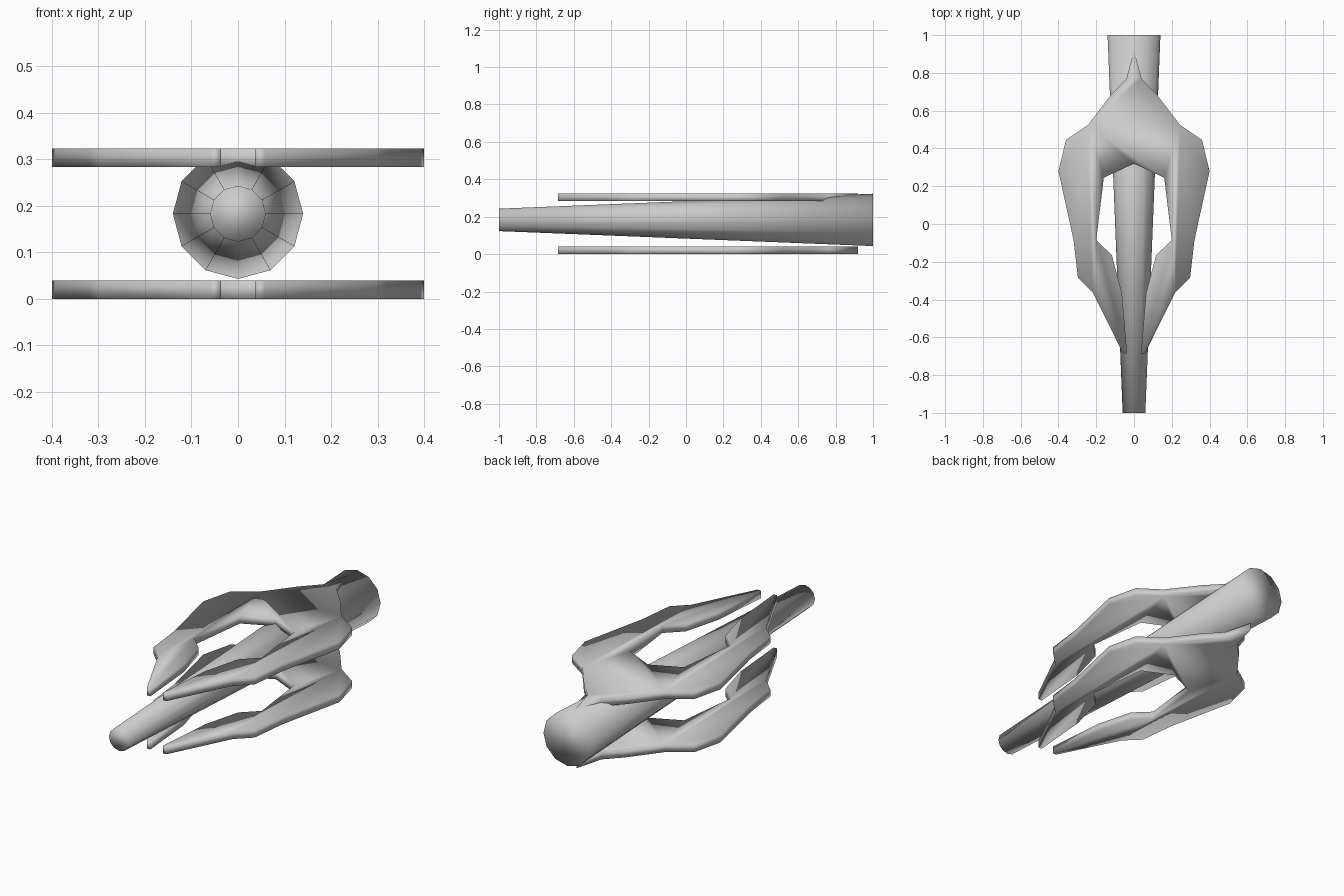
import bpy, bmesh
from math import pi
from mathutils import Matrix

old = bpy.data.objects.get("Cube")
if old:
    bpy.data.objects.remove(old, do_unlink=True)

grey = bpy.data.materials.new("plain grey")
grey.use_nodes = True
grey.diffuse_color = (0.6, 0.6, 0.6, 1)
grey.node_tree.nodes["Principled BSDF"].inputs["Base Color"].default_value = (0.6, 0.6, 0.6, 1)


def finish(name, bm):
    """Turn a bmesh into a smooth, coloured object."""
    bmesh.ops.recalc_face_normals(bm, faces=bm.faces)
    for face in bm.faces:
        face.smooth = True
    mesh = bpy.data.meshes.new(name)
    bm.to_mesh(mesh)
    bm.free()
    mesh.materials.append(grey)
    obj = bpy.data.objects.new(name, mesh)
    bpy.context.collection.objects.link(obj)
    return obj


# Tapered twelve-sided barrel, narrow end to the front
AXIS_Z = 0.183
bm = bmesh.new()
bmesh.ops.create_cone(bm, cap_ends=True, segments=12, radius1=0.14, radius2=0.06, depth=2,
                      matrix=Matrix.Translation((0, 0, AXIS_Z)) @ Matrix.Rotation(pi / 2, 4, "X"))
finish("barrel", bm)

# Left half of the claw outline, from the rear spike round the prong to the crotch
HALF = [(0, 0.92), (0.04, 0.77), (0.125, 0.68), (0.243, 0.525), (0.36, 0.445),
        (0.4, 0.28), (0.32, -0.085), (0.297, -0.285), (0.22, -0.36), (0.058, -0.685),
        (0.037, -0.685), (0.064, -0.365), (0.117, -0.165), (0.2, -0.085),
        (0.16, 0.245), (0, 0.32)]
OUTLINE = HALF + [(-x, y) for x, y in HALF[-2:0:-1]]


def claw(name, bottom, thickness=0.04):
    bm = bmesh.new()
    base = bm.faces.new([bm.verts.new((x, y, bottom)) for x, y in OUTLINE])
    top = bmesh.ops.extrude_face_region(bm, geom=[base], use_keep_orig=True)["geom"]
    bmesh.ops.translate(bm, vec=(0, 0, thickness),
                        verts=[v for v in top if isinstance(v, bmesh.types.BMVert)])
    return finish(name, bm)


# Two forked claw plates, above and below the barrel
claw("lower_claw", 0)
claw("upper_claw", 0.283)
